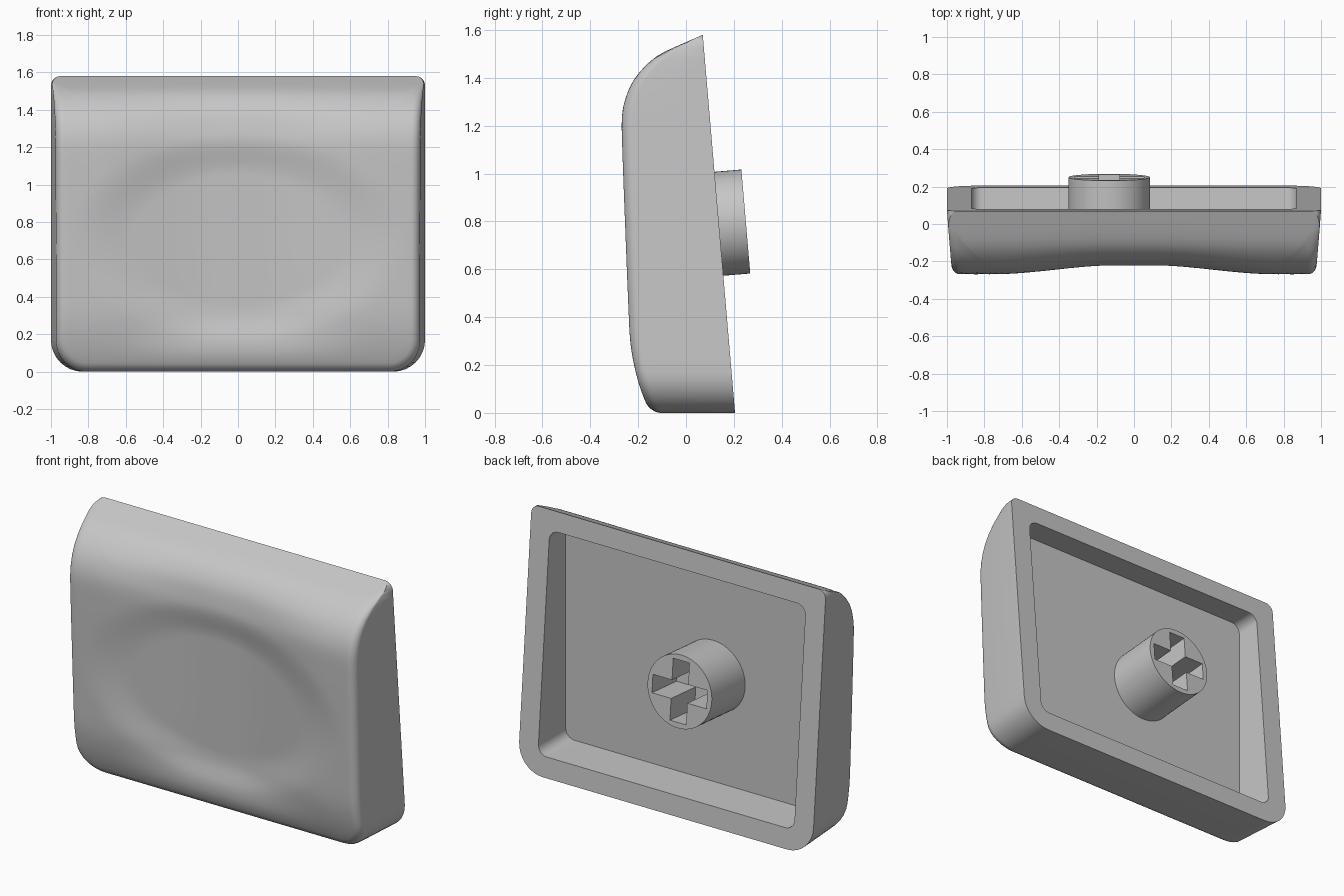
import bpy, bmesh, math
from mathutils import Matrix, Vector

if "Cube" in bpy.data.objects:
    bpy.data.objects.remove(bpy.data.objects["Cube"])

TILT = math.atan(0.0854)                 # lean of the rear plane
grey = bpy.data.materials.new("mid_grey")
grey.diffuse_color = (0.57, 0.57, 0.57, 1)
grey.use_nodes = True
grey.node_tree.nodes["Principled BSDF"].inputs["Base Color"].default_value = grey.diffuse_color

# Front profile without the dish: (z, y)
PROFILE = [(0, -0.15), (0.1, -0.19), (0.2, -0.217), (0.3, -0.233), (0.45, -0.241),
           (0.8, -0.255), (1.1, -0.266), (1.23, -0.268), (1.3, -0.257), (1.38, -0.225),
           (1.45, -0.17), (1.5, -0.107), (1.54, -0.022), (1.58, 0.07)]
RIM = 0.045                              # radius of the rounded front rim


def smooth(a, b, t):
    t = min(max((t - a) / (b - a), 0), 1)
    return t * t * (3 - 2 * t)


def slope(i):
    a, b = PROFILE[max(i - 1, 0)], PROFILE[min(i + 1, len(PROFILE) - 1)]
    return (b[1] - a[1]) / (b[0] - a[0])


def profile(z):
    """Smooth curve through the profile points."""
    i = 0
    while i < len(PROFILE) - 2 and z > PROFILE[i + 1][0]:
        i += 1
    (z0, y0), (z1, y1) = PROFILE[i], PROFILE[i + 1]
    h = z1 - z0
    t = (z - z0) / h
    return ((2*t**3 - 3*t*t + 1) * y0 + (t**3 - 2*t*t + t) * h * slope(i)
            + (3*t*t - 2*t**3) * y1 + (t**3 - t*t) * h * slope(i + 1))


def rear(z):
    return 0.205 - 0.0854 * z


def front(x, z, inset):
    """Front surface: profile, finger dish and rounded rim."""
    y = profile(z)
    y += 0.045 * (1 - smooth(0.12, 0.78, abs(x))) * smooth(0.06, 0.3, z) * (1 - smooth(1.25, 1.57, z))
    y += 0.026 * (1 - smooth(0.62, 1.0, math.hypot(x / 0.93, (z - 0.71) / 0.56)))
    if inset < RIM:
        y += RIM * (1 - math.sqrt(1 - (1 - inset / RIM) ** 2)) * (1 - smooth(1.47, 1.575, z))
    return min(y, rear(z) - 0.001)


def outline(hw, z0, z1, r_low, r_high, inset=0):
    """Rounded rectangle as (x, z) points, always the same count."""
    hw, z0, z1 = hw - inset, z0 + inset, z1 - inset
    pts = []
    for sx, sz, r, a0 in ((1, 1, r_high, 0), (-1, 1, r_high, 90),
                          (-1, -1, r_low, 180), (1, -1, r_low, 270)):
        r = max(r - inset, 0.006)
        cx, cz = sx * (hw - r), (z1 - r if sz > 0 else z0 + r)
        for k in range(9):
            a = math.radians(a0 + k * 90 / 8)
            pts.append((cx + r * math.cos(a), cz + r * math.sin(a)))
    out = []
    for i, p in enumerate(pts):          # subdivide the straight sides
        out.append(p)
        if i % 9 == 8:
            q = pts[(i + 1) % 36]
            out += [(p[0] + (q[0] - p[0]) * k / 28, p[1] + (q[1] - p[1]) * k / 28)
                    for k in range(1, 28)]
    return out


def finish(bm, name):
    bmesh.ops.recalc_face_normals(bm, faces=bm.faces)
    me = bpy.data.meshes.new(name)
    bm.to_mesh(me)
    bm.free()
    me.materials.append(grey)
    ob = bpy.data.objects.new(name, me)
    bpy.context.collection.objects.link(ob)
    return ob


def shade(ob):
    bpy.ops.object.select_all(action='DESELECT')
    ob.select_set(True)
    bpy.context.view_layer.objects.active = ob
    bpy.ops.object.shade_smooth_by_angle(angle=math.radians(35))


# Cap shell: rings from the cavity floor, over the rear rim, to the front centre
rings = []
cavity = outline(0.87, 0.125, 1.46, 0.06, 0.06)
rings.append([(x, -0.075, z) for x, z in cavity])
rings.append([(x, rear(z), z) for x, z in cavity])
rings.append([(x, rear(z), z) for x, z in outline(1, 0, 1.58, 0.17, 0.05)])


def front_ring(pts, inset):
    ring = []
    for x, z in pts:
        y = front(x, z, inset)
        ring.append((x * (1 - 0.075 * (rear(z) - y)), y, z))
    return ring


for k in range(8):                       # rounded front rim
    inset = RIM * (1 - math.cos(k / 7 * math.pi / 2))
    rings.append(front_ring(outline(1, 0, 1.58, 0.17, 0.05, inset), inset))
base = outline(1, 0, 1.58, 0.17, 0.05, RIM)
for k in range(1, 36):                   # dished front face
    s = 1 - k / 36
    rings.append(front_ring([(x * s, 0.79 + (z - 0.79) * s) for x, z in base], 1))

bm = bmesh.new()
loops = [[bm.verts.new(p) for p in ring] for ring in rings]
n = len(cavity)
for a, b in zip(loops, loops[1:]):
    for i in range(n):
        j = (i + 1) % n
        bm.faces.new((a[i], a[j], b[j], b[i]))
bm.faces.new(loops[0])
bm.faces.new(loops[-1])
shade(finish(bm, "cap_shell"))

# Mounting stem, square to the rear plane, with a cross-shaped socket
axis = Vector((0, math.cos(TILT), math.sin(TILT)))
tip = Vector((-0.132, 0.25, 0.80))
frame = Matrix.Rotation(TILT - math.pi / 2, 4, 'X')


def place(depth):
    return Matrix.Translation(tip - axis * depth) @ frame


bm = bmesh.new()
bmesh.ops.create_cone(bm, cap_ends=True, segments=64, radius1=0.218, radius2=0.218,
                      depth=0.35, matrix=place(0.175))
stem = finish(bm, "stem")

bm = bmesh.new()
w, l = 0.055, 0.185
cross = [(w, w), (w, l), (-w, l), (-w, w), (-l, w), (-l, -w),
         (-w, -w), (-w, -l), (w, -l), (w, -w), (l, -w), (l, w)]
face = bm.faces.new([bm.verts.new((x, y, -0.24)) for x, y in cross])
ext = bmesh.ops.extrude_face_region(bm, geom=[face])
bmesh.ops.translate(bm, vec=(0, 0, 0.3),
                    verts=[v for v in ext["geom"] if isinstance(v, bmesh.types.BMVert)])
bm.transform(place(0))
cutter = finish(bm, "socket_cutter")
cutter.hide_render = True

mod = stem.modifiers.new("socket", 'BOOLEAN')
mod.operation = 'DIFFERENCE'
mod.solver = 'EXACT'
mod.object = cutter
bpy.ops.object.select_all(action='DESELECT')
stem.select_set(True)
bpy.context.view_layer.objects.active = stem
bpy.ops.object.modifier_apply(modifier=mod.name)
bpy.data.objects.remove(cutter)
shade(stem)
